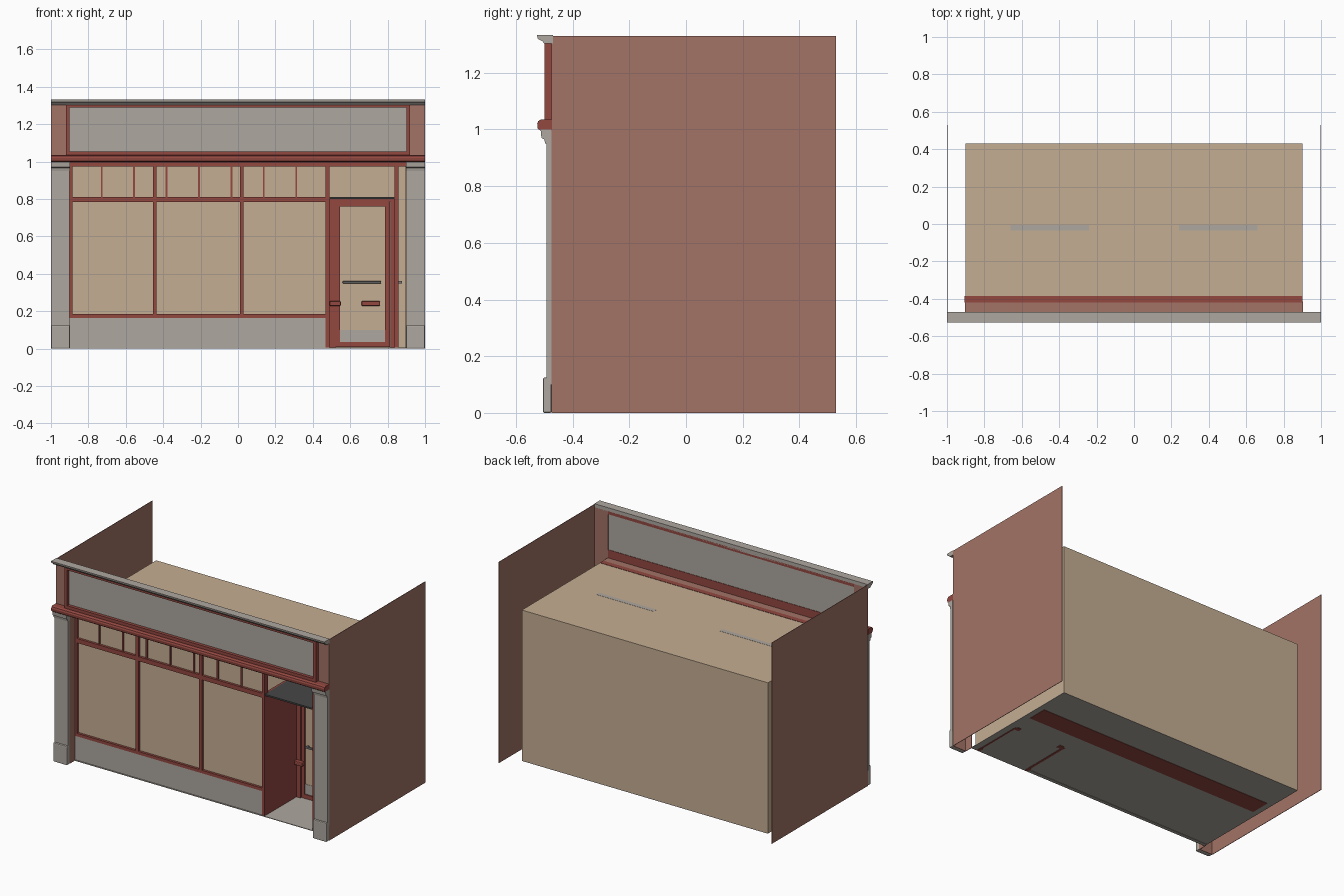
import bpy, bmesh

if "Cube" in bpy.data.objects:
    bpy.data.objects.remove(bpy.data.objects["Cube"])


def material(name, srgb):
    lin = [((c / 255 + 0.055) / 1.055) ** 2.4 for c in srgb]
    m = bpy.data.materials.new(name)
    m.diffuse_color = (*lin, 1)
    m.use_nodes = True
    m.node_tree.nodes["Principled BSDF"].inputs["Base Color"].default_value = m.diffuse_color
    return m


GREY = material("pale stone", (174, 167, 159))
TAN = material("tan plaster", (197, 174, 147))
BRICK = material("brick", (162, 114, 102))
RED = material("dark red paint", (147, 72, 64))
DARK = material("charcoal", (70, 70, 70))
STEEL = material("steel", (120, 120, 122))


def finish(name, bm, mat):
    bmesh.ops.recalc_face_normals(bm, faces=bm.faces)
    me = bpy.data.meshes.new(name)
    bm.to_mesh(me)
    bm.free()
    me.materials.append(mat)
    ob = bpy.data.objects.new(name, me)
    bpy.context.collection.objects.link(ob)
    return ob


def box(name, mat, x, y, z, bevel=0):
    """Box from (min, max) ranges on each axis."""
    bm = bmesh.new()
    bmesh.ops.create_cube(bm, size=1)
    for v in bm.verts:
        for i, (a, b) in enumerate((x, y, z)):
            v.co[i] = b if v.co[i] > 0 else a
    if bevel:
        bmesh.ops.bevel(bm, geom=bm.edges[:], offset=bevel, segments=2,
                        profile=0.5, affect='EDGES')
    return finish(name, bm, mat)


def moulding(name, mat, x0, x1, profile):
    """Closed (y, z) profile run along x."""
    bm = bmesh.new()
    face = bm.faces.new([bm.verts.new((x0, y, z)) for y, z in profile])
    out = bmesh.ops.extrude_face_region(bm, geom=[face])
    moved = [g for g in out["geom"] if isinstance(g, bmesh.types.BMVert)]
    bmesh.ops.translate(bm, verts=moved, vec=(x1 - x0, 0, 0))
    return finish(name, bm, mat)


def sides(s, a, b):
    return (a, b) if s > 0 else (-b, -a)


# Party walls, brick piers, reveals and stone pilasters, mirrored left and right
for s, tag in ((-1, "left"), (1, "right")):
    box(tag + "_party_wall", BRICK, sides(s, 0.997, 1), (-0.47, 0.53), (0, 1.33))
    box(tag + "_pier", BRICK, sides(s, 0.9, 0.998), (-0.475, -0.47), (0, 1.31))
    box(tag + "_reveal", BRICK, sides(s, 0.9, 0.903), (-0.47, -0.415), (0, 1))
    box(tag + "_pilaster_shaft", GREY, sides(s, 0.9, 1), (-0.492, -0.474), (0.1, 0.965))
    box(tag + "_pilaster_base", GREY, sides(s, 0.898, 1), (-0.505, -0.474), (0, 0.125), 0.006)
    x0, x1 = sides(s, 0.897, 1)
    moulding(tag + "_pilaster_cap", GREY, x0, x1, [
        (-0.474, 0.95), (-0.497, 0.95), (-0.5, 0.965), (-0.51, 0.97),
        (-0.513, 1), (-0.474, 1)])
    # Room side wall
    box(tag + "_room_wall", TAN, sides(s, 0.896, 0.9), (-0.385, 0.43), (0.003, 1))

# Room shell
box("room_back_wall", TAN, (-0.9, 0.9), (0.426, 0.43), (0.003, 1))
box("room_roof", TAN, (-0.9, 0.9), (-0.385, 0.43), (0.994, 1))
box("room_floor", GREY, (-0.9, 0.9), (-0.425, 0.43), (0.002, 0.006))
box("floor_strip", RED, (-0.86, 0.86), (0.07, 0.2), (0, 0.003))
for s, tag in ((-1, "left"), (1, "right")):
    box(tag + "_ceiling_light", GREY, sides(s, 0.24, 0.66), (-0.035, -0.005), (0.985, 1.001))

# Sign board over the shop front
box("soffit", BRICK, (-0.9, 0.9), (-0.472, -0.415), (0.996, 1))
box("sign_panel", GREY, (-0.91, 0.91), (-0.479, -0.473), (1.03, 1.31))
for name, x, z in (("left_sign_trim", (-0.92, -0.9), (1.03, 1.31)),
                   ("right_sign_trim", (0.9, 0.92), (1.03, 1.31)),
                   ("top_sign_trim", (-0.9, 0.9), (1.29, 1.31)),
                   ("bottom_sign_trim", (-0.9, 0.9), (1.03, 1.055))):
    box(name, RED, x, (-0.5, -0.47), z)
moulding("sign_cornice", GREY, -1, 1, [
    (-0.47, 1.303), (-0.5, 1.303), (-0.507, 1.312), (-0.523, 1.32),
    (-0.526, 1.333), (-0.47, 1.333)])
moulding("sign_sill", RED, -1, 1, [
    (-0.472, 0.997), (-0.515, 0.997), (-0.523, 1.003), (-0.525, 1.02),
    (-0.521, 1.03), (-0.512, 1.035), (-0.472, 1.035)])

# Shop window: stall riser, panes and frame
box("stall_riser", GREY, (-0.9, 0.47), (-0.418, -0.4), (0, 0.167))
box("window_panes", TAN, (-0.9, 0.475), (-0.404, -0.4), (0.17, 0.98))
FRAME_Y = (-0.42, -0.385)
for name, x, z in (("window_sill", (-0.9, 0.475), (0.165, 0.185)),
                   ("transom_rail", (-0.9, 0.475), (0.783, 0.812)),
                   ("head_rail", (-0.905, 0.9), (0.975, 1.002))):
    box(name, RED, x, FRAME_Y, z)
for i, (x, z0) in enumerate(((-0.895, 0.165), (-0.445, 0.165), (0.02, 0.165),
                             (0.479, 0), (0.848, 0))):
    box(f"window_post_{i}", RED, (x - 0.01, x + 0.01), FRAME_Y, (z0, 0.98))
for i in range(1, 8):
    x = -0.902 + 0.1733 * i
    box(f"transom_bar_{i}", RED, (x - 0.005, x + 0.005), (-0.412, -0.395), (0.81, 0.978))

# Recessed entrance
box("recess_left_wall", RED, (0.475, 0.49), (-0.39, -0.07), (0, 0.81))
box("recess_right_wall", RED, (0.846, 0.856), (-0.39, -0.07), (0, 0.81))
box("recess_ceiling", DARK, (0.488, 0.848), (-0.418, -0.07), (0.8, 0.81))

# Door frame and door
for name, x, y, z in (
        ("door_jamb_left", (0.49, 0.52), (-0.09, -0.06), (0, 0.808)),
        ("door_jamb_right", (0.815, 0.846), (-0.09, -0.06), (0, 0.808)),
        ("door_head", (0.52, 0.815), (-0.09, -0.06), (0.786, 0.808)),
        ("door_stile_left", (0.522, 0.545), (-0.083, -0.063), (0.008, 0.786)),
        ("door_stile_right", (0.785, 0.813), (-0.083, -0.063), (0.008, 0.786)),
        ("door_top_rail", (0.545, 0.785), (-0.083, -0.063), (0.76, 0.786)),
        ("door_bottom_rail", (0.545, 0.785), (-0.083, -0.063), (0.008, 0.035))):
    box(name, RED, x, y, z)
box("door_pane", TAN, (0.545, 0.785), (-0.074, -0.07), (0.1, 0.76))
box("door_kick_plate", GREY, (0.545, 0.785), (-0.076, -0.07), (0.035, 0.1))
box("door_push_bar", STEEL, (0.56, 0.765), (-0.1, -0.088), (0.349, 0.361), 0.003)
for i, x in enumerate((0.57, 0.75)):
    box(f"push_bar_bracket_{i}", STEEL, (x - 0.005, x + 0.005), (-0.09, -0.07), (0.35, 0.36))
box("latch_pull", RED, (0.49, 0.55), (-0.115, -0.085), (0.228, 0.255), 0.006)
box("letter_flap", RED, (0.66, 0.76), (-0.095, -0.07), (0.228, 0.255), 0.006)
box("inner_pull", STEEL, (0.856, 0.876), (-0.1, -0.088), (0.348, 0.362))
